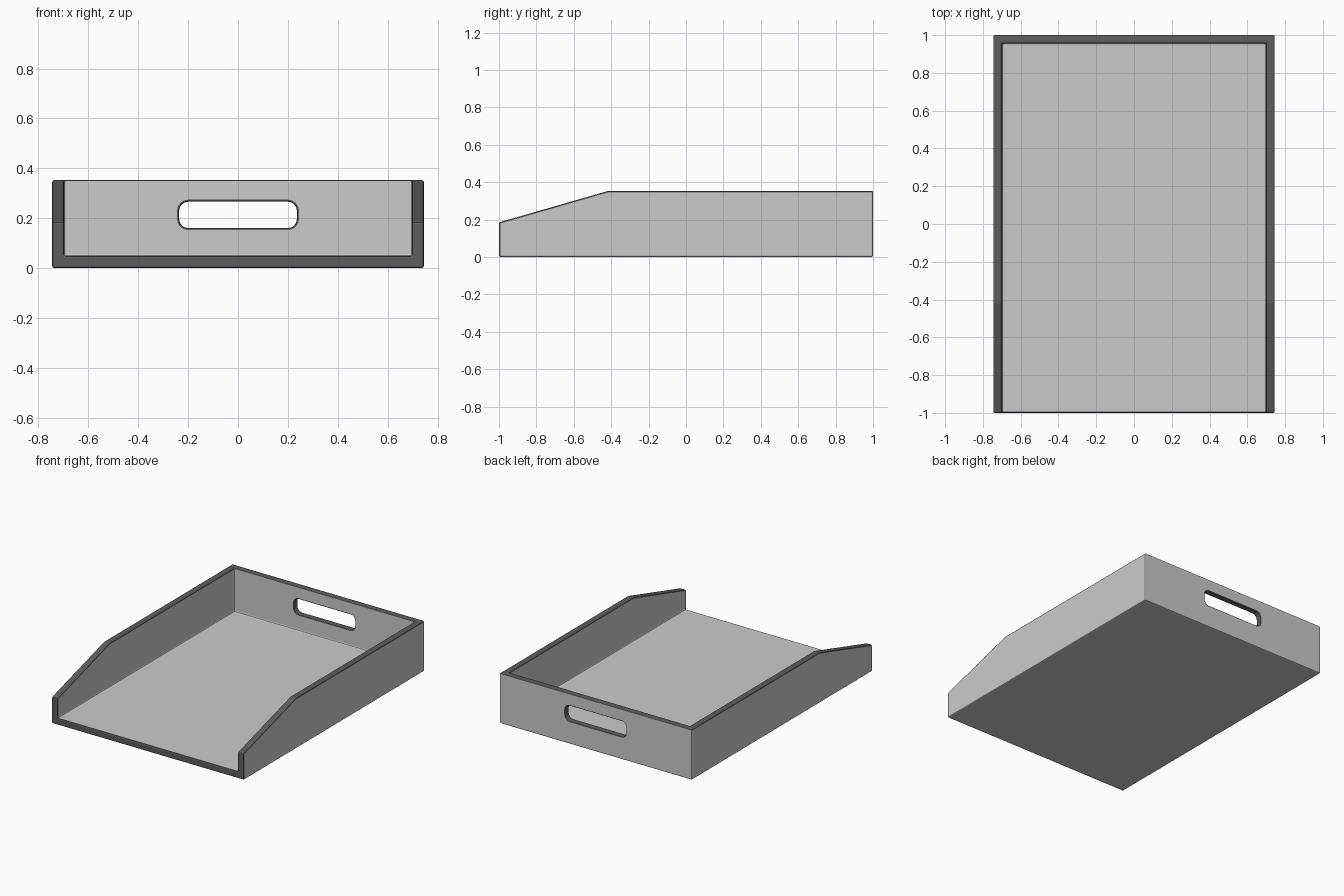
import bpy, bmesh, math
from mathutils import Vector

if "Cube" in bpy.data.objects:
    bpy.data.objects.remove(bpy.data.objects["Cube"])

W, H, T = 0.745, 0.352, 0.047      # half width, height, wall thickness


def material(name, v):
    m = bpy.data.materials.new(name)
    m.diffuse_color = (v, v, v, 1)
    m.use_nodes = True
    m.node_tree.nodes["Principled BSDF"].inputs["Base Color"].default_value = m.diffuse_color
    return m


def prism(name, pts, direction):
    """Closed solid: a flat outline of 3D points extruded along a direction."""
    bm = bmesh.new()
    face = bm.faces.new([bm.verts.new(p) for p in pts])
    ext = bmesh.ops.extrude_face_region(bm, geom=[face])
    moved = [g for g in ext["geom"] if isinstance(g, bmesh.types.BMVert)]
    bmesh.ops.translate(bm, verts=moved, vec=Vector(direction))
    bmesh.ops.recalc_face_normals(bm, faces=bm.faces)
    me = bpy.data.meshes.new(name)
    bm.to_mesh(me)
    bm.free()
    ob = bpy.data.objects.new(name, me)
    bpy.context.collection.objects.link(ob)
    return ob


# Solid body from the side profile with the sloping front
side = [(-1, 0), (1, 0), (1, H), (-0.42, H), (-1, 0.185)]
tray = prism("paper_tray", [(-W, y, z) for y, z in side], (2 * W, 0, 0))

# Cutter for the open inside
ix, iy = W - T, 1 - 0.043
inside = prism("inside_cutter",
               [(-ix, -1.2, 0.048), (ix, -1.2, 0.048), (ix, iy, 0.048), (-ix, iy, 0.048)],
               (0, 0, 1))

# Cutter for the rounded handle slot in the back wall
hx, z0, z1, r, n = 0.236, 0.160, 0.266, 0.036, 4
slot = []
for k, (cx, cz) in enumerate([(hx - r, z1 - r), (-hx + r, z1 - r),
                              (-hx + r, z0 + r), (hx - r, z0 + r)]):
    for i in range(n + 1):
        a = math.pi / 2 * (k + i / n)
        slot.append((cx + r * math.cos(a), 0.8, cz + r * math.sin(a)))
handle = prism("handle_cutter", slot, (0, 0.4, 0))

for cutter in (inside, handle):
    cutter.hide_render = True
    b = tray.modifiers.new("cut", "BOOLEAN")
    b.operation, b.solver, b.object = "DIFFERENCE", "EXACT", cutter

# Small softened edges
bev = tray.modifiers.new("edges", "BEVEL")
bev.width, bev.segments = 0.008, 2
bev.limit_method, bev.angle_limit = "ANGLE", math.radians(40)
bev.use_clamp_overlap = False

# Bake the modifiers and drop the cutters
bpy.context.view_layer.update()
dg = bpy.context.evaluated_depsgraph_get()
mesh = bpy.data.meshes.new_from_object(tray.evaluated_get(dg))
tray.modifiers.clear()
tray.data = mesh
for cutter in (inside, handle):
    bpy.data.objects.remove(cutter)

# Light panels, dark rim, front edge and handle lining
mesh.materials.clear()
mesh.materials.append(material("light_grey", 0.6))
mesh.materials.append(material("dark_grey", 0.11))
for p in mesh.polygons:
    c, nn = p.center, p.normal
    rim = nn.z > 0.3 and c.z > 0.12
    front = nn.y < -0.3 and c.y < -0.97
    lining = (abs(c.x) < 0.25 and 0.145 < c.z < 0.28
              and c.y > 0.94 and abs(nn.y) < 0.95)
    p.material_index = 1 if rim or front or lining else 0
    p.use_smooth = False
